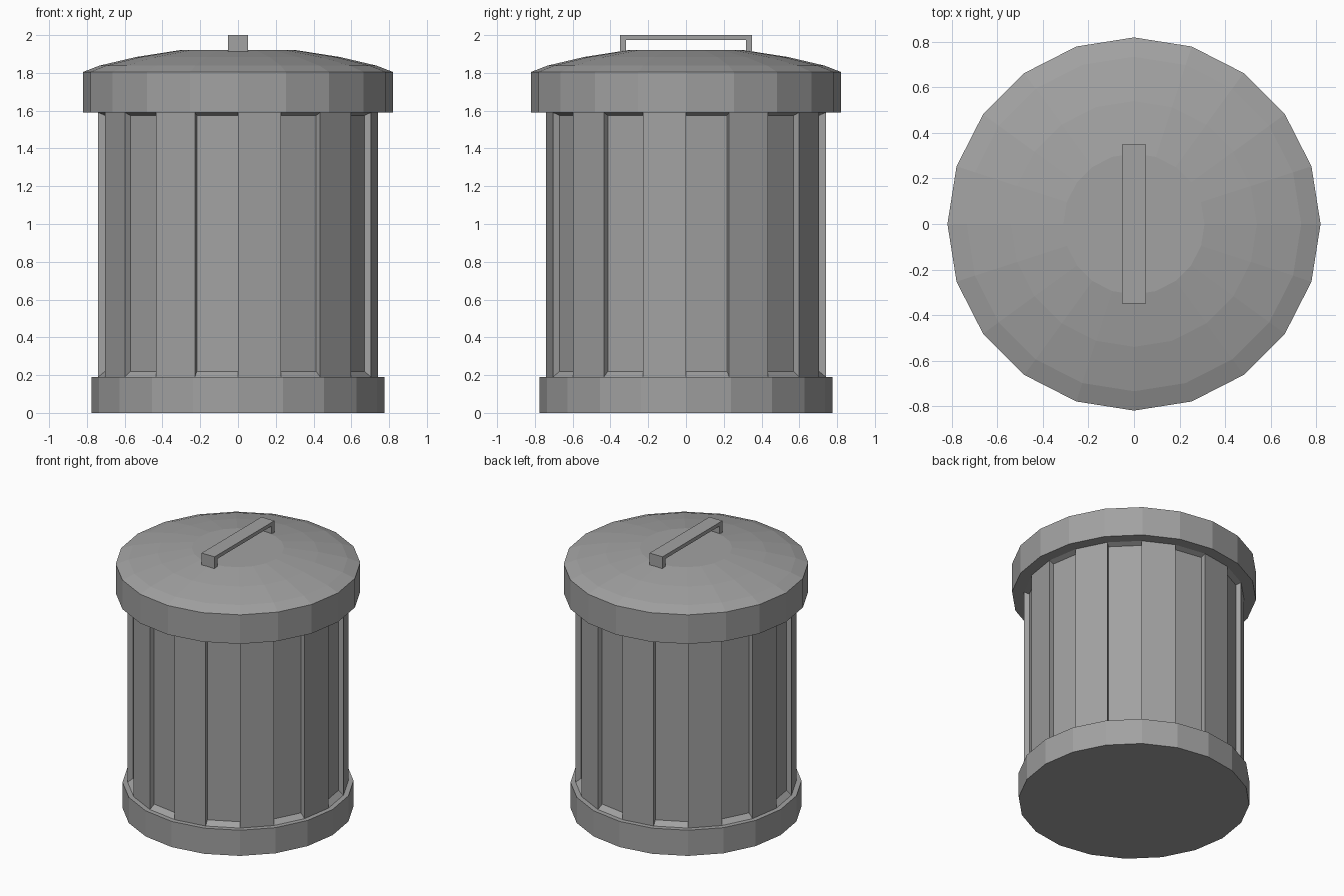
import bpy, bmesh, math

SIDES = 20

cube = bpy.data.objects.get("Cube")
if cube:
    bpy.data.objects.remove(cube, do_unlink=True)

# Single flat grey for the whole bin
metal = bpy.data.materials.new("grey_metal")
GREY = (0.36, 0.36, 0.36, 1)
metal.use_nodes = True
metal.diffuse_color = GREY
metal.node_tree.nodes["Principled BSDF"].inputs["Base Color"].default_value = GREY


def finish(name, bm):
    bmesh.ops.recalc_face_normals(bm, faces=bm.faces[:])
    mesh = bpy.data.meshes.new(name)
    bm.to_mesh(mesh)
    bm.free()
    mesh.materials.append(metal)
    obj = bpy.data.objects.new(name, mesh)
    bpy.context.collection.objects.link(obj)
    return obj


def lathe(profile):
    """Turn (radius, height) points into a capped solid; also return its wall faces."""
    bm = bmesh.new()
    rings = []
    for r, z in profile:
        angles = [math.tau * i / SIDES for i in range(SIDES)]
        rings.append([bm.verts.new((r * math.cos(a), r * math.sin(a), z)) for a in angles])
    walls = []
    for low, high in zip(rings, rings[1:]):
        for i in range(SIDES):
            j = (i + 1) % SIDES
            walls.append(bm.faces.new((low[i], low[j], high[j], high[i])))
    bm.faces.new(rings[0][::-1])
    bm.faces.new(rings[-1])
    return bm, walls


# Base band
bm, _ = lathe([(0.775, 0), (0.775, 0.19)])
finish("base_band", bm)

# Body with every second panel pushed inward
R_OUT, R_IN, Z_LOW, Z_HIGH = 0.74, 0.704, 0.19, 1.59
bm, walls = lathe([(R_OUT, Z_LOW), (R_OUT, Z_HIGH)])
bm.normal_update()
panels = walls[::2]
bmesh.ops.inset_individual(bm, faces=panels, thickness=0.0, depth=0.0)
for panel in panels:
    for v in panel.verts:
        v.co.x *= R_IN / R_OUT
        v.co.y *= R_IN / R_OUT
        v.co.z = 0.22 if v.co.z < 1 else 1.575
finish("body", bm)

# Lid: straight rim and shallow dome with a flat centre
bm, _ = lathe([(0.82, 1.59), (0.82, 1.805), (0.735, 1.838),
               (0.54, 1.884), (0.31, 1.92)])
finish("lid", bm)

# Handle: one flat bracket outline extruded across its width
half = [(0.35, 1.9), (0.35, 2.0)]
inner = [(0.317, 1.973), (0.317, 1.9)]
outline = half + [(-y, z) for y, z in half[::-1]]
outline += [(-y, z) for y, z in inner[::-1]] + inner
bm = bmesh.new()
face = bm.faces.new([bm.verts.new((-0.053, y, z)) for y, z in outline])
side = bmesh.ops.extrude_face_region(bm, geom=[face])["geom"]
bmesh.ops.translate(bm, vec=(0.106, 0, 0),
                    verts=[v for v in side if isinstance(v, bmesh.types.BMVert)])
finish("lid_handle", bm)
